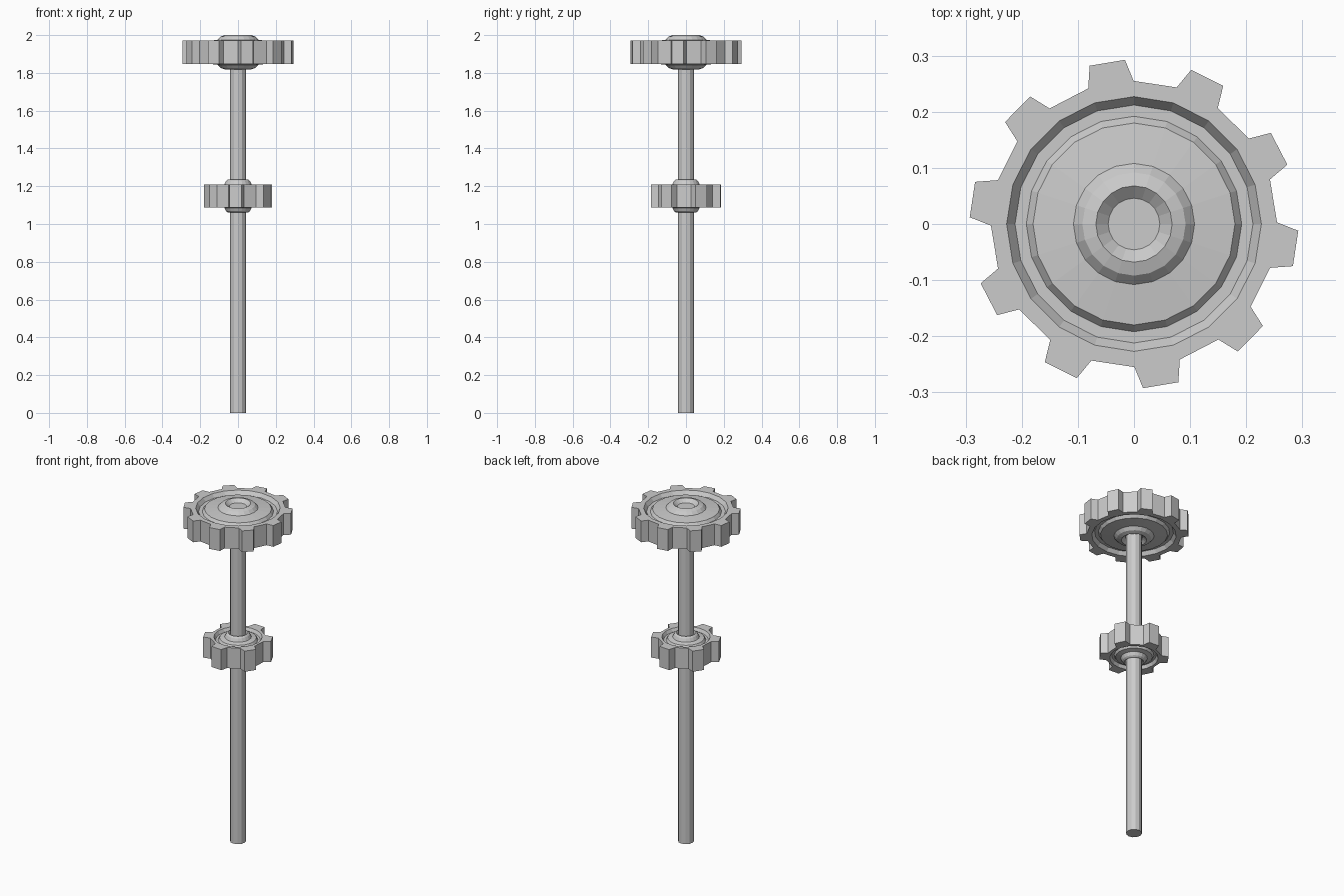
import bpy, bmesh
from math import cos, sin, radians, tau

cube = bpy.data.objects.get("Cube")
if cube:
    bpy.data.objects.remove(cube, do_unlink=True)

# Single metal colour
metal = bpy.data.materials.new("grey metal")
metal.use_nodes = True
GREY = (0.6, 0.6, 0.6, 1)
metal.diffuse_color = GREY
metal.node_tree.nodes["Principled BSDF"].inputs["Base Color"].default_value = GREY

SEGMENTS = 20


def finish(name, bm):
    bmesh.ops.recalc_face_normals(bm, faces=bm.faces)
    mesh = bpy.data.meshes.new(name)
    bm.to_mesh(mesh)
    bm.free()
    mesh.materials.append(metal)
    obj = bpy.data.objects.new(name, mesh)
    bpy.context.collection.objects.link(obj)
    return obj


def ring(bm, radius, z, count=SEGMENTS):
    pts = [(radius * sin(tau * i / count), radius * cos(tau * i / count), z)
           for i in range(count)]
    return [bm.verts.new(p) for p in pts]


def skin(bm, a, b):
    for i in range(len(a)):
        j = (i + 1) % len(a)
        bm.faces.new((a[i], a[j], b[j], b[i]))


def loop_edges(bm, loop):
    edges = []
    for i, v in enumerate(loop):
        w = loop[(i + 1) % len(loop)]
        edges.append(bm.edges.get((v, w)) or bm.edges.new((v, w)))
    return edges


def make_gear(name, z, half, teeth, phase, tip, root, profile):
    """tip and root are (radius, half angle); profile runs inward as (radius, height)."""
    bm = bmesh.new()
    corners = ((root[0], -root[1]), (tip[0], -tip[1]), (tip[0], tip[1]), (root[0], root[1]))
    outline = [(r, radians(phase + k * 360 / teeth + a))
               for k in range(teeth) for r, a in corners]
    rims = []
    for side in (1, -1):
        rim = [bm.verts.new((r * cos(a), r * sin(a), z + side * half)) for r, a in outline]
        rims.append(rim)
        # Turned groove, web and hub on this side
        rings = [ring(bm, r, z + side * h) for r, h in profile]
        for a, b in zip(rings, rings[1:]):
            skin(bm, a, b)
        bm.faces.new(rings[-1])
        # Flat toothed face around the groove
        edges = loop_edges(bm, rim) + loop_edges(bm, rings[0])
        bmesh.ops.triangle_fill(bm, edges=edges, use_beauty=True,
                                normal=(0, 0, side))
    skin(bm, *rims)
    return finish(name, bm)


# Large gear at the top of the shaft
make_gear("large_gear", 1.909, 0.063, 10, 99.4, (0.293, 6.25), (0.255, 9.25),
          [(0.227, 0.063), (0.212, 0.042), (0.192, 0.042), (0.18, 0.058),
           (0.108, 0.066), (0.092, 0.083), (0.068, 0.091), (0.046, 0.072)])

# Small gear halfway up
make_gear("small_gear", 1.148, 0.061, 6, 26, (0.187, 10), (0.149, 15.8),
          [(0.13, 0.061), (0.12, 0.043), (0.107, 0.043), (0.099, 0.056),
           (0.072, 0.062), (0.063, 0.08), (0.053, 0.088), (0.043, 0.08)])

# Long faceted shaft
bm = bmesh.new()
ends = [ring(bm, 0.043, h, 12) for h in (0, 1.97)]
skin(bm, *ends)
for end in ends:
    bm.faces.new(end)
finish("shaft", bm)
